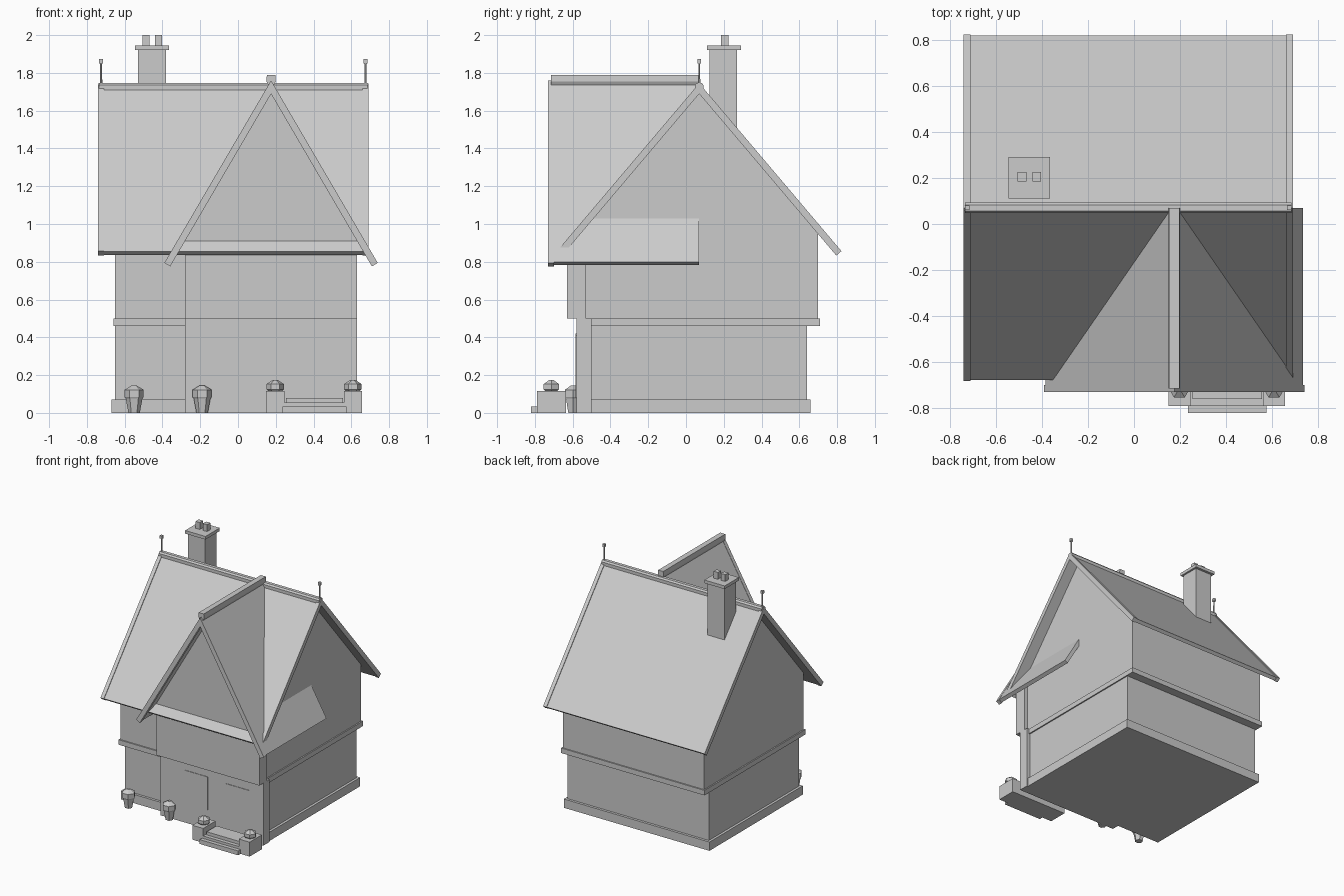
import bpy, bmesh, math

if "Cube" in bpy.data.objects:
    bpy.data.objects.remove(bpy.data.objects["Cube"])

grey = bpy.data.materials.new("light_grey")
grey.diffuse_color = (0.6, 0.6, 0.6, 1)
grey.use_nodes = True
grey.node_tree.nodes["Principled BSDF"].inputs["Base Color"].default_value = grey.diffuse_color


def finish(name, bm):
    bmesh.ops.recalc_face_normals(bm, faces=bm.faces)
    me = bpy.data.meshes.new(name)
    bm.to_mesh(me)
    bm.free()
    me.materials.append(grey)
    ob = bpy.data.objects.new(name, me)
    bpy.context.collection.objects.link(ob)
    return ob


def prism(name, pts, axis, a, b):
    """Extrude a (horizontal, z) profile along x or y from a to b."""
    bm = bmesh.new()
    rings = []
    for t in (a, b):
        rings.append([bm.verts.new((t, h, z) if axis == "x" else (h, t, z)) for h, z in pts])
    bm.faces.new(rings[0])
    bm.faces.new(rings[1][::-1])
    n = len(pts)
    for i in range(n):
        j = (i + 1) % n
        bm.faces.new((rings[0][i], rings[0][j], rings[1][j], rings[1][i]))
    return finish(name, bm)


def box(name, x0, x1, y0, y1, z0, z1):
    return prism(name, [(x0, z0), (x1, z0), (x1, z1), (x0, z1)], "y", y0, y1)


def lathe(name, x, y, profile, sides=6):
    """Faceted turned shape from (radius, z) pairs."""
    bm = bmesh.new()
    rings = [[bm.verts.new((x + r * math.cos(math.tau * i / sides),
                            y + r * math.sin(math.tau * i / sides), z))
              for i in range(sides)] for r, z in profile]
    for lo, hi in zip(rings, rings[1:]):
        for i in range(sides):
            j = (i + 1) % sides
            bm.faces.new((lo[i], lo[j], hi[j], hi[i]))
    bm.faces.new(rings[0])
    bm.faces.new(rings[-1])
    return finish(name, bm)


def chevron(c, top, half, slope, thick, inset=0.0):
    """Cross-section of a pitched roof with square-cut eaves."""
    s = math.hypot(1, slope)
    top -= inset * s
    half -= inset
    drop = thick * s
    ez = top - slope * half
    dx, dz = thick * slope / s, thick / s
    return [(c, top), (c + half, ez), (c + half - dx, ez - dz), (c, top - drop),
            (c - half + dx, ez - dz), (c - half, ez)]


def house_end(x0, x1, z0, apex, slope):
    """Wall profile with a gable on top."""
    c, h = (x0 + x1) / 2, (x1 - x0) / 2
    return [(x0, z0), (x1, z0), (x1, apex - slope * h), (c, apex), (x0, apex - slope * h)]


# Main house body
box("plinth", -0.67, 0.62, -0.52, 0.66, 0, 0.07)
box("ground_floor", -0.65, 0.60, -0.50, 0.64, 0.07, 0.46)
box("floor_band", -0.66, 0.61, -0.57, 0.71, 0.46, 0.50)
prism("upper_floor", house_end(-0.56, 0.70, 0.50, 1.695, 1.18), "x", -0.65, 0.60)

# Projecting front bay with gable
box("bay_lower", -0.28, 0.63, -0.58, -0.50, 0, 0.50)
prism("bay_upper", house_end(-0.28, 0.63, 0.50, 1.695, 1.71), "y", -0.63, -0.53)
box("window", -0.06, 0.14, -0.584, -0.575, 0.155, 0.42)
box("door", 0.295, 0.51, -0.584, -0.575, 0.08, 0.41)

# Main roof, verge boards and ridge
prism("main_roof", chevron(0.07, 1.745, 0.753, 1.18, 0.028, 0.005), "x", -0.712, 0.662)
for side, x in (("left", -0.74), ("right", 0.66)):
    prism("verge_board_" + side, chevron(0.07, 1.745, 0.753, 1.18, 0.036), "x", x, x + 0.03)
prism("main_ridge", [(0.047, 1.71), (0.057, 1.695), (0.083, 1.695), (0.093, 1.71),
                     (0.093, 1.735), (0.083, 1.747), (0.057, 1.747), (0.047, 1.735)],
      "x", -0.735, 0.685)

# Cross gable roof, running back to the main ridge
prism("front_roof", chevron(0.175, 1.76, 0.562, 1.71, 0.03, 0.002), "y", -0.702, 0.07)
prism("front_verge_board", chevron(0.175, 1.76, 0.565, 1.71, 0.036), "y", -0.73, -0.70)
prism("front_ridge", [(0.15, 1.755), (0.16, 1.735), (0.19, 1.735), (0.20, 1.755),
                      (0.197, 1.79), (0.153, 1.79)], "y", -0.715, 0.07)

# Finials at both ends of the main ridge
for side, x in (("left", -0.725), ("right", 0.675)):
    lathe("finial_stem_" + side, x, 0.07, [(0.007, 1.72), (0.005, 1.85)])
    box("finial_knob_" + side, x - 0.01, x + 0.01, 0.06, 0.08, 1.85, 1.873)

# Chimney
box("chimney_stack", -0.53, -0.38, 0.125, 0.27, 1.35, 1.92)
box("chimney_cap", -0.545, -0.365, 0.11, 0.29, 1.92, 1.945)
for side, x in (("left", -0.505), ("right", -0.44)):
    box("chimney_pot_" + side, x, x + 0.037, 0.185, 0.225, 1.945, 2.0)

# Entrance steps, piers and planters
box("lower_step", 0.235, 0.575, -0.82, -0.635, 0, 0.035)
box("middle_step", 0.245, 0.565, -0.79, -0.635, 0.035, 0.055)
box("upper_step", 0.255, 0.555, -0.76, -0.635, 0.055, 0.08)
for side, x in (("left", 0.197), ("right", 0.608)):
    box("pier_" + side, x - 0.048, x + 0.048, -0.79, -0.635, 0, 0.115)
    lathe("pier_bush_" + side, x, -0.713,
          [(0.036, 0.115), (0.047, 0.125), (0.047, 0.152), (0.012, 0.175)])
for side, x in (("left", -0.55), ("right", -0.19)):
    lathe("planter_pot_" + side, x, -0.597, [(0.03, 0), (0.045, 0.08)])
    lathe("planter_bush_" + side, x, -0.597,
          [(0.045, 0.075), (0.051, 0.085), (0.051, 0.122), (0.012, 0.146)])
